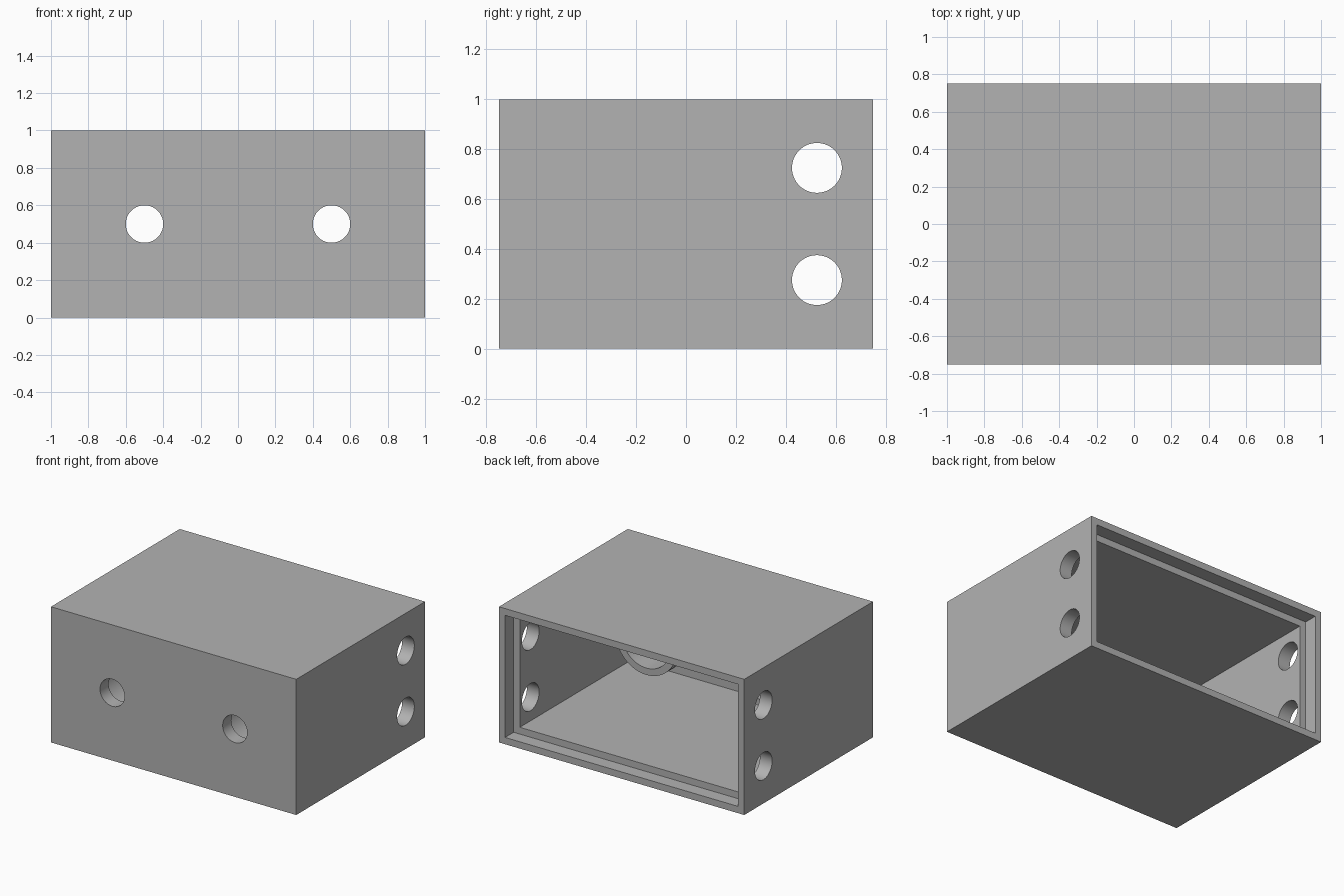
import bpy
import math

default_cube = bpy.data.objects.get("Cube")
if default_cube:
    bpy.data.objects.remove(default_cube, do_unlink=True)

WIDTH, DEPTH, HEIGHT = 2.0, 1.5, 1.0
WALL = 0.1
LIP = 0.05
HOLE = 0.1
BACK = DEPTH / 2
INNER_FRONT = -BACK + WALL

grey = bpy.data.materials.new("plain grey")
grey.use_nodes = True
colour = (0.448, 0.448, 0.448, 1)
grey.diffuse_color = colour
grey.node_tree.nodes["Principled BSDF"].inputs["Base Color"].default_value = colour


def block(name, inset, y0, y1):
    """Box inset evenly from the sides, bottom and top, between two depths."""
    bpy.ops.mesh.primitive_cube_add(size=1, location=(0, (y0 + y1) / 2, HEIGHT / 2))
    obj = bpy.context.object
    obj.name = name
    obj.scale = (WIDTH - 2 * inset, y1 - y0, HEIGHT - 2 * inset)
    bpy.ops.object.transform_apply(location=False, rotation=False, scale=True)
    obj.data.materials.append(grey)
    return obj


def rod(name, radius, length, centre, axis):
    """Cylinder lying along the x or y axis."""
    turn = (0, math.pi / 2, 0) if axis == "x" else (math.pi / 2, 0, 0)
    bpy.ops.mesh.primitive_cylinder_add(vertices=64, radius=radius, depth=length,
                                        location=centre, rotation=turn)
    obj = bpy.context.object
    obj.name = name
    obj.data.materials.append(grey)
    return obj


def cut(target, cutter):
    """Subtract the cutter for good, then discard it."""
    cutter.hide_render = True
    mod = target.modifiers.new("cut", "BOOLEAN")
    mod.operation = "DIFFERENCE"
    mod.solver = "EXACT"
    mod.object = cutter
    bpy.context.view_layer.objects.active = target
    bpy.ops.object.modifier_apply(modifier=mod.name)
    bpy.data.objects.remove(cutter, do_unlink=True)


def smooth(obj):
    bpy.ops.object.select_all(action="DESELECT")
    obj.select_set(True)
    bpy.context.view_layer.objects.active = obj
    bpy.ops.object.shade_smooth_by_angle(angle=math.radians(30))


# Open-backed housing with a stepped rebate for a lid
housing = block("housing", 0, -BACK, BACK)
cut(housing, block("cavity_cutter", WALL, INNER_FRONT, BACK + 0.1))
cut(housing, block("rebate_cutter", LIP, BACK - WALL, BACK + 0.1))

# Two holes through both side walls, near the back
for z in (0.275, 0.725):
    cut(housing, rod("side_hole_cutter", HOLE, WIDTH + 0.2, (0, 0.525, z), "x"))

# Front holes, each with a wide tube standing behind it
TUBE_END = -0.25
EMBED = 0.01
for side, x in (("right", -0.5), ("left", 0.5)):
    cut(housing, rod("front_hole_cutter", HOLE, 0.4, (x, -BACK, HEIGHT / 2), "y"))
    length = TUBE_END - INNER_FRONT + EMBED
    centre = (x, TUBE_END - length / 2, HEIGHT / 2)
    tube = rod(side + "_inner_tube", 0.25, length, centre, "y")
    cut(tube, rod("bore_cutter", 0.2, length + 0.2, centre, "y"))
    smooth(tube)

smooth(housing)
